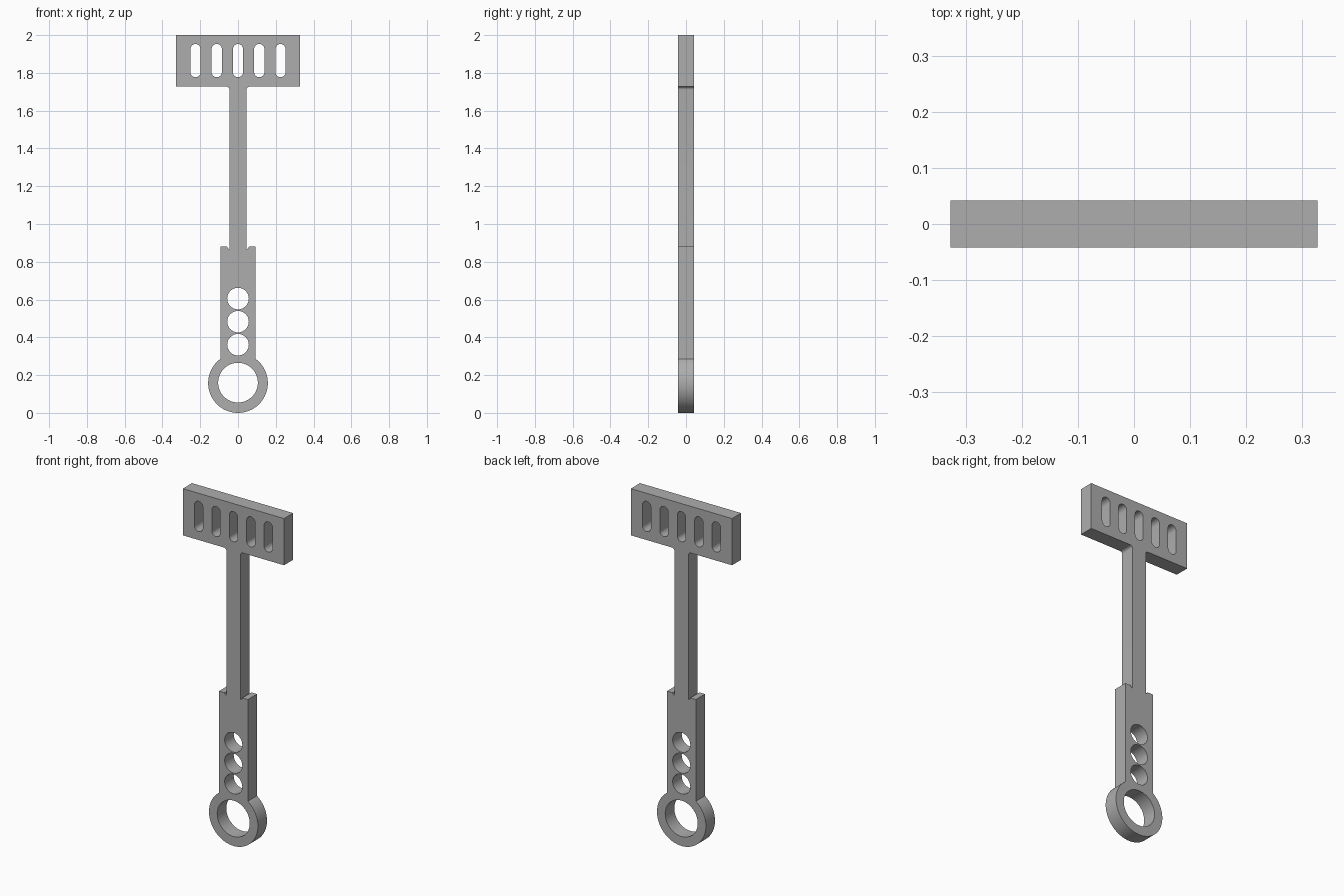
import bpy, bmesh
from math import pi, cos, sin, asin, radians
from mathutils import Matrix

cube = bpy.data.objects.get("Cube")
if cube:
    bpy.data.objects.remove(cube, do_unlink=True)

grey = bpy.data.materials.new("mid grey")
grey.use_nodes = True
GREY = (0.42, 0.42, 0.42, 1)
grey.diffuse_color = GREY
grey.node_tree.nodes["Principled BSDF"].inputs["Base Color"].default_value = GREY

HALF_DEPTH = 0.042


def arc(cx, cz, r, start, end, steps=16):
    """Points along an arc, angles in radians."""
    angles = [start + (end - start) * i / steps for i in range(steps + 1)]
    return [(cx + r * cos(a), cz + r * sin(a)) for a in angles]


def circle(cx, cz, r, steps=64):
    return arc(cx, cz, r, 0, 2 * pi, steps)[:-1]


def slot(cx, low, high, r):
    """Upright slot with round ends."""
    return arc(cx, high - r, r, 0, pi) + arc(cx, low + r, r, pi, 2 * pi)


def mirrored(right):
    """Close a right-hand half outline with its mirror image."""
    return right + [(-x, z) for x, z in reversed(right) if x > 1e-5]


def plate(name, outline, holes=()):
    """Cut a flat plate with holes from closed outlines in the x-z plane."""
    curve = bpy.data.curves.new(name, "CURVE")
    curve.dimensions = "2D"
    curve.fill_mode = "BOTH"
    curve.extrude = HALF_DEPTH
    for loop in [outline, *holes]:
        spline = curve.splines.new("POLY")
        spline.points.add(len(loop) - 1)
        for point, (x, z) in zip(spline.points, loop):
            point.co = (x, z, 0, 1)
        spline.use_cyclic_u = True
    helper = bpy.data.objects.new(name + " outline", curve)
    mesh = bpy.data.meshes.new_from_object(helper)
    bpy.data.objects.remove(helper)
    bpy.data.curves.remove(curve)

    bm = bmesh.new()
    bm.from_mesh(mesh)
    bmesh.ops.remove_doubles(bm, verts=bm.verts, dist=1e-5)
    bm.transform(Matrix.Rotation(pi / 2, 4, "X"))
    bmesh.ops.recalc_face_normals(bm, faces=bm.faces)
    bm.to_mesh(mesh)
    bm.free()
    mesh.name = name
    mesh.materials.clear()
    mesh.materials.append(grey)

    obj = bpy.data.objects.new(name, mesh)
    bpy.context.collection.objects.link(obj)
    bpy.ops.object.select_all(action="DESELECT")
    obj.select_set(True)
    bpy.context.view_layer.objects.active = obj
    bpy.ops.object.shade_smooth_by_angle(angle=radians(30))
    return obj


# Slotted head
HEAD_LOW, HEAD_HALF = 1.727, 0.327
plate("slotted_head",
      mirrored([(HEAD_HALF, HEAD_LOW), (HEAD_HALF, 2)]),
      [slot(0.1125 * i, 1.777, 1.953, 0.027) for i in range(-2, 3)])

# Shaft, flared into the head by small fillets
SHAFT_HALF, GRIP_TOP, FILLET = 0.045, 0.88, 0.016
plate("shaft", mirrored(
    [(SHAFT_HALF, GRIP_TOP - 0.012)]
    + arc(SHAFT_HALF + FILLET, HEAD_LOW - FILLET, FILLET, pi, pi / 2, 8)))

# Grip and ring, with relief notches beside the shaft
RING_Z, RING_R, GRIP_HALF, NOTCH = 0.158, 0.158, 0.093, 0.012
joint = asin(GRIP_HALF / RING_R)
right_side = (
    arc(0, RING_Z, RING_R, -pi / 2, pi / 2 - joint, 40)
    + [(GRIP_HALF, GRIP_TOP)]
    + arc(SHAFT_HALF, GRIP_TOP, NOTCH, 0, -pi / 2, 8))
plate("grip_and_ring", mirrored(right_side),
      [circle(0, RING_Z + 0.002, 0.105)]
      + [circle(0, 0.361 + 0.122 * i, 0.057) for i in range(3)])
